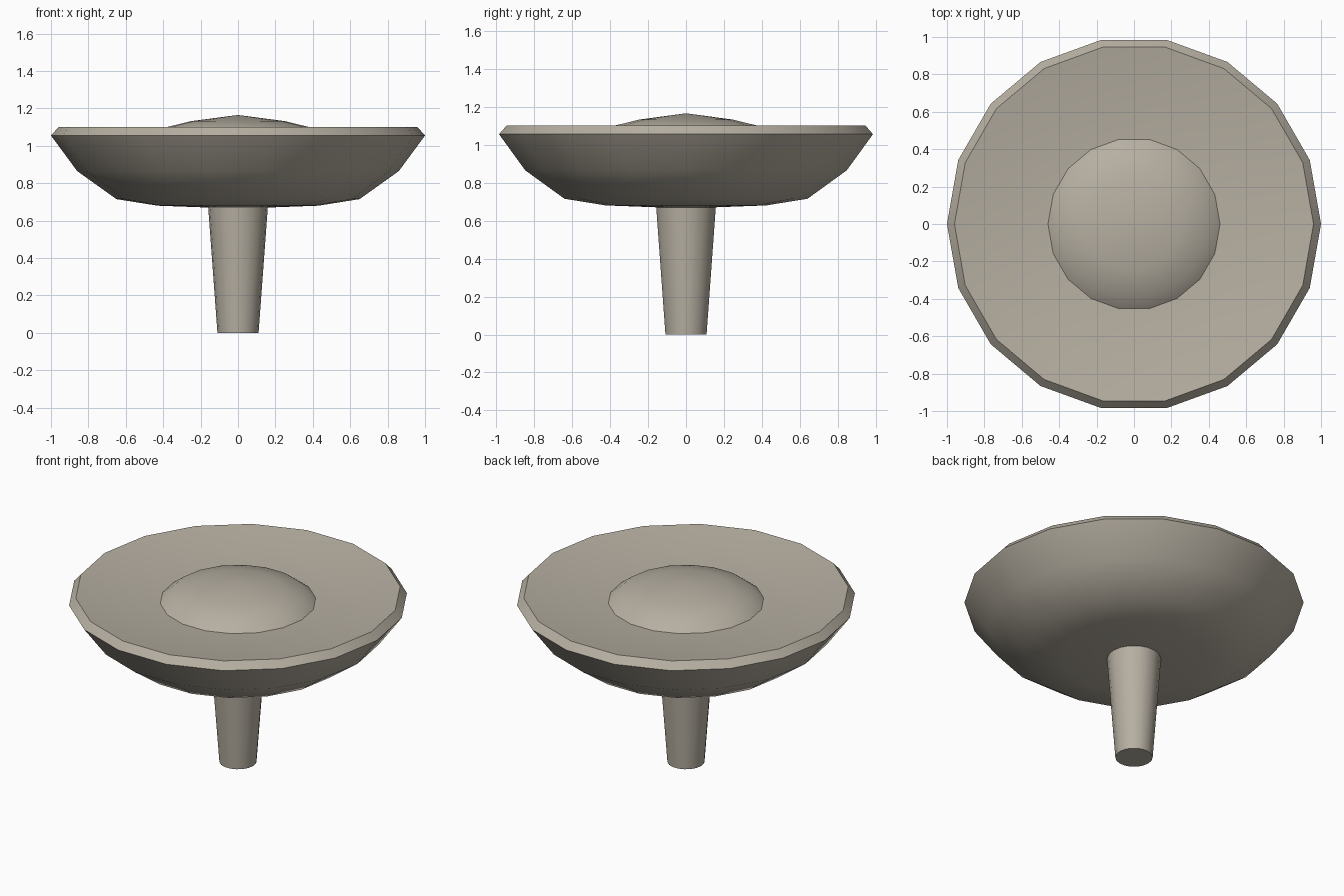
import bpy, bmesh, math

if "Cube" in bpy.data.objects:
    bpy.data.objects.remove(bpy.data.objects["Cube"])

mat = bpy.data.materials.new("warm grey")
mat.diffuse_color = (0.47, 0.43, 0.36, 1)
mat.use_nodes = True
mat.node_tree.nodes["Principled BSDF"].inputs["Base Color"].default_value = mat.diffuse_color


def lathe(name, profile, sides, angle):
    """Spin a (radius, height) profile around z."""
    bm = bmesh.new()
    rings = []
    for r, z in profile:
        if r == 0:
            rings.append([bm.verts.new((0, 0, z))] * sides)
        else:
            rings.append([bm.verts.new((r * math.cos(math.tau * i / sides),
                                        r * math.sin(math.tau * i / sides), z))
                          for i in range(sides)])
    for a, b in zip(rings, rings[1:]):
        for i in range(sides):
            j = (i + 1) % sides
            bm.faces.new(dict.fromkeys((a[i], a[j], b[j], b[i])))
    bmesh.ops.recalc_face_normals(bm, faces=bm.faces)
    me = bpy.data.meshes.new(name)
    bm.to_mesh(me)
    bm.free()
    me.materials.append(mat)
    ob = bpy.data.objects.new(name, me)
    bpy.context.collection.objects.link(ob)
    bpy.ops.object.select_all(action='DESELECT')
    ob.select_set(True)
    bpy.context.view_layer.objects.active = ob
    bpy.ops.object.shade_smooth_by_angle(angle=math.radians(angle))
    return ob


# Cap: underside, rim, shallow moat and central bump
lathe("cap", [(0, 0.67), (0.16, 0.67), (0.43, 0.68), (0.65, 0.715),
              (0.86, 0.865), (1.0, 1.055), (0.96, 1.10), (0.70, 1.06),
              (0.46, 1.045), (0.39, 1.098), (0.25, 1.132), (0, 1.165)], 18, 40)

# Tapered stem
lathe("stem", [(0, 0), (0.11, 0), (0.16, 0.68), (0, 0.68)], 18, 40)
